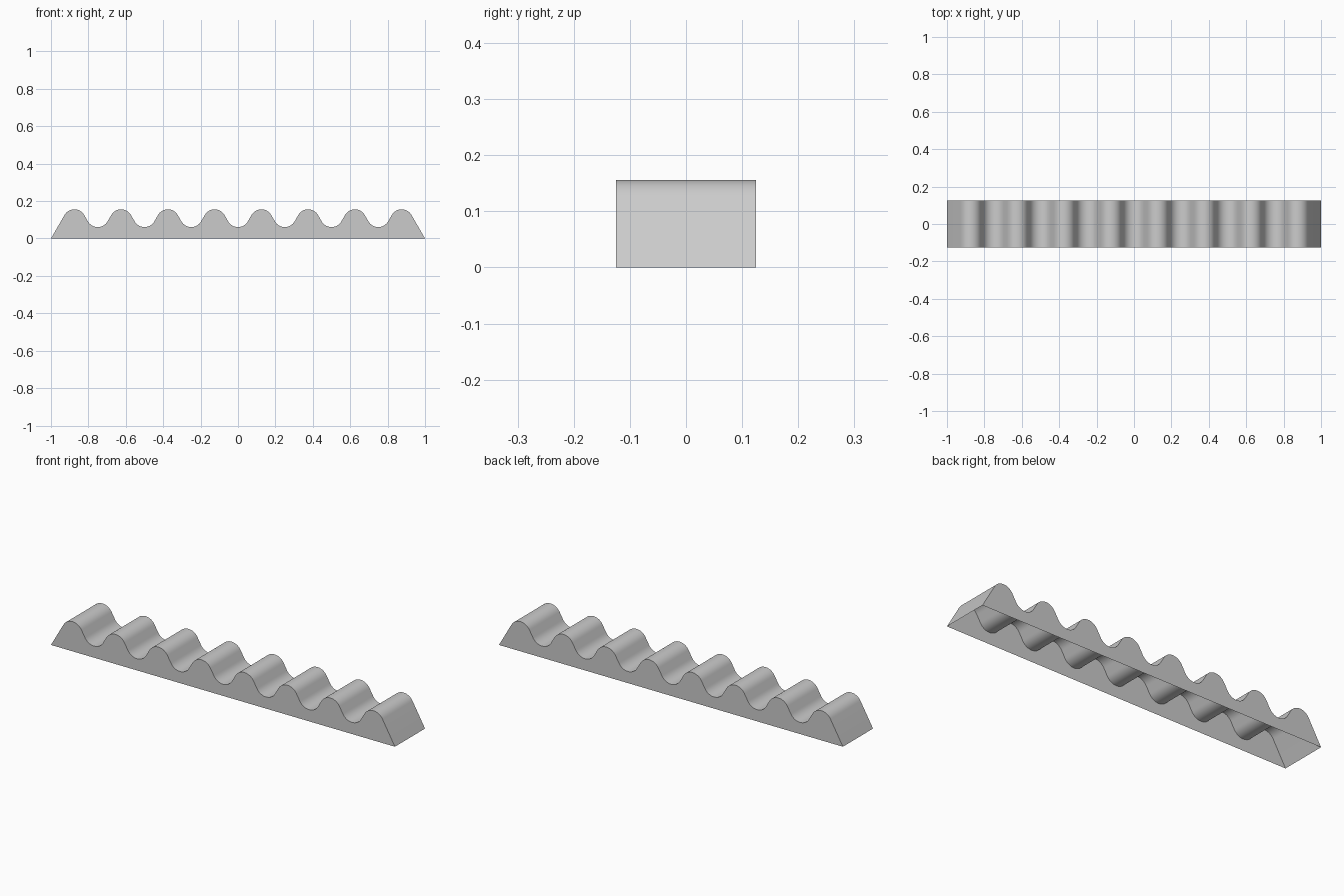
import bpy
import bmesh
from math import sin, cos, pi, radians

if "Cube" in bpy.data.objects:
    bpy.data.objects.remove(bpy.data.objects["Cube"], do_unlink=True)

WAVES = 8
PITCH = 2 / WAVES
HALF_WIDTH = 0.125
RADIUS = 0.0607          # crest and trough arcs
CREST, TROUGH = 0.156, 0.061
SLOPE = pi / 3           # steepness of the flanks
STEPS = 16

grey = bpy.data.materials.new("light_grey")
grey.use_nodes = True
grey.diffuse_color = (0.6, 0.6, 0.6, 1)
grey.node_tree.nodes["Principled BSDF"].inputs["Base Color"].default_value = (0.6, 0.6, 0.6, 1)


def arc(x, z, sign):
    """Arc touching height z at x: sign 1 is a crest, -1 a trough."""
    angles = [SLOPE * (2 * i / STEPS - 1) for i in range(STEPS + 1)]
    return [(x + RADIUS * sin(a), z + sign * RADIUS * (cos(a) - 1)) for a in angles]


# Wavy outline: crests and troughs joined by straight flanks
outline = [(-1, 0)]
for i in range(WAVES):
    x = -1 + PITCH * (i + 0.5)
    outline += arc(x, CREST, 1)
    if i < WAVES - 1:
        outline += arc(x + PITCH / 2, TROUGH, -1)
outline.append((1, 0))

# Thin shell, open underneath: two side walls and the wavy top
bm = bmesh.new()
front = [bm.verts.new((x, -HALF_WIDTH, z)) for x, z in outline]
back = [bm.verts.new((x, HALF_WIDTH, z)) for x, z in outline]
bm.faces.new(front[::-1])
bm.faces.new(back)
for i in range(len(outline) - 1):
    bm.faces.new((front[i], front[i + 1], back[i + 1], back[i]))

mesh = bpy.data.meshes.new("wavy_strip")
bm.to_mesh(mesh)
bm.free()
mesh.materials.append(grey)
strip = bpy.data.objects.new("wavy_strip", mesh)
bpy.context.collection.objects.link(strip)

bpy.ops.object.select_all(action="DESELECT")
strip.select_set(True)
bpy.context.view_layer.objects.active = strip
bpy.ops.object.shade_smooth_by_angle(angle=radians(30))
